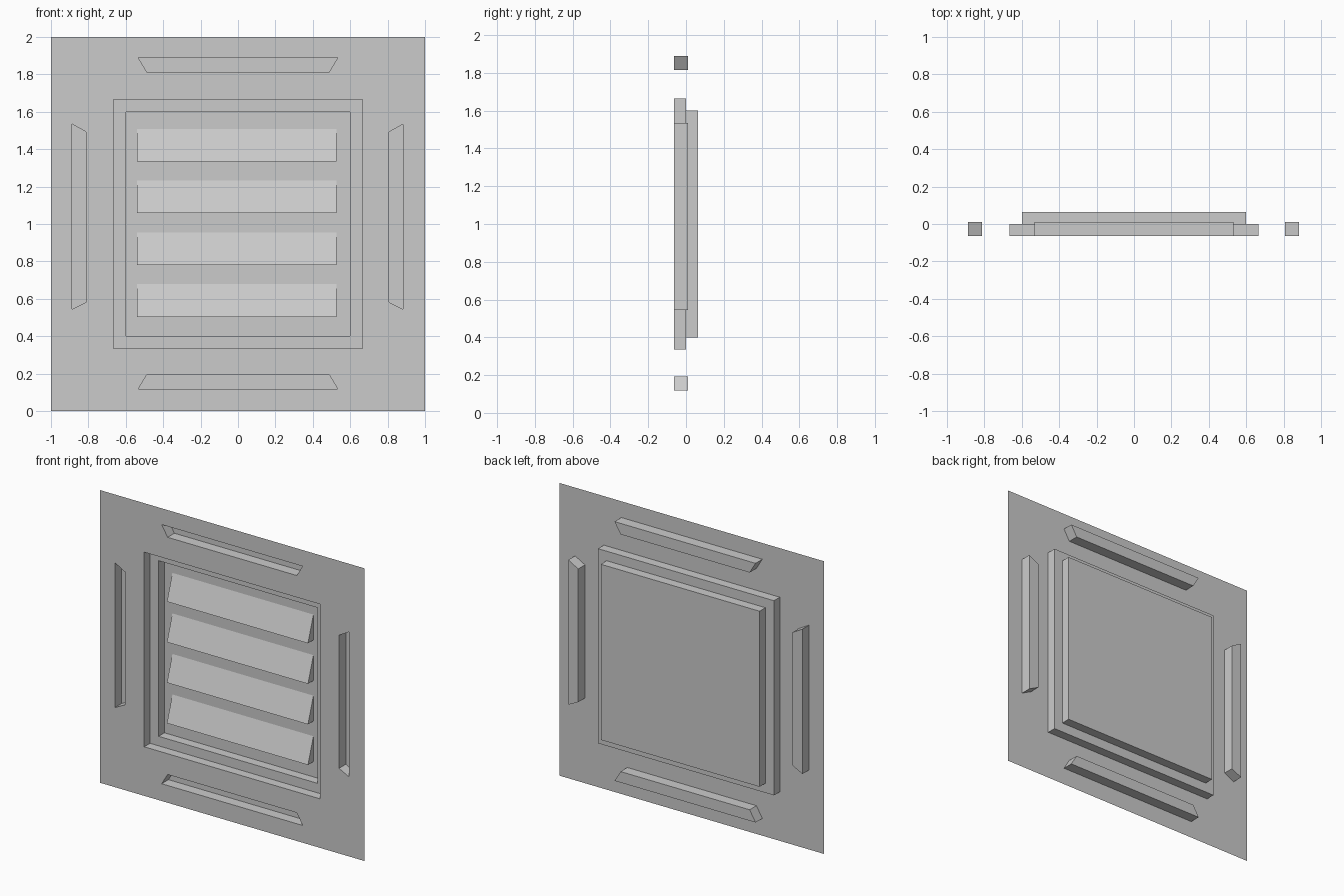
import bpy, bmesh

if "Cube" in bpy.data.objects:
    bpy.data.objects.remove(bpy.data.objects["Cube"])

FRONT, LEDGE, BACK, SLOT = -0.063, 0.0, 0.063, 0.01


def finish(name, bm):
    mesh = bpy.data.meshes.new(name)
    bm.to_mesh(mesh)
    bm.free()
    obj = bpy.data.objects.new(name, mesh)
    bpy.context.collection.objects.link(obj)


def ring(bm, pts, y):
    return [bm.verts.new((x, y, z)) for x, z in pts]


def bridge(bm, a, b):
    for i in range(len(a)):
        j = (i + 1) % len(a)
        bm.faces.new((a[i], a[j], b[j], b[i]))


def square(h):
    return [(-h, 1 - h), (h, 1 - h), (h, 1 + h), (-h, 1 + h)]


# Slot outlines, counter-clockwise from the front, long side outward
slots = {
    "bottom_slot": [(-.533, .118), (.533, .118), (.488, .193), (-.488, .193)],
    "top_slot": [(-.488, 1.814), (.488, 1.814), (.533, 1.889), (-.533, 1.889)],
    "left_slot": [(-.887, .544), (-.812, .582), (-.812, 1.492), (-.887, 1.534)],
    "right_slot": [(.808, .582), (.883, .544), (.883, 1.534), (.808, 1.492)],
}

# Thin front sheet with five openings
bm = bmesh.new()
for loop in [square(1.0), square(.665), *slots.values()]:
    vs = ring(bm, loop, FRONT)
    for i in range(4):
        bm.edges.new((vs[i], vs[(i + 1) % 4]))
bmesh.ops.triangle_fill(bm, edges=bm.edges[:], use_beauty=True, normal=(0, -1, 0))
for f in bm.faces:
    f.normal_update()
    if f.normal.y > 0:
        f.normal_flip()
bmesh.ops.dissolve_limit(bm, angle_limit=0.01, verts=bm.verts[:], edges=bm.edges[:])
finish("front_sheet", bm)

# Stepped central recess
bm = bmesh.new()
rings = [ring(bm, square(h), y) for h, y in
         [(.665, FRONT), (.665, LEDGE), (.6, LEDGE), (.6, BACK)]]
for a, b in zip(rings, rings[1:]):
    bridge(bm, a, b)
bm.faces.new(rings[-1])
finish("stepped_recess", bm)

# Slot pockets around the border
for name, pts in slots.items():
    bm = bmesh.new()
    a, b = ring(bm, pts, FRONT), ring(bm, pts, SLOT)
    bridge(bm, a, b)
    bm.faces.new(b)
    finish(name, bm)

# Wedge louvers, top edge flush with the recess floor
for i in range(4):
    z = .504 + .277 * i
    profile = [(BACK, z + .174), (.004, z), (BACK, z)]
    bm = bmesh.new()
    left, right = [[bm.verts.new((x, y, h)) for y, h in profile] for x in (-.54, .526)]
    bm.faces.new(left)
    bm.faces.new(right[::-1])
    for j in (0, 1):
        bm.faces.new((left[j], right[j], right[j + 1], left[j + 1]))
    bmesh.ops.recalc_face_normals(bm, faces=bm.faces[:])
    # Orient the slope toward the front
    slope = max(bm.faces, key=lambda f: f.normal.z * f.normal.y != 0 and abs(f.normal.y))
    if slope.normal.y > 0:
        bmesh.ops.reverse_faces(bm, faces=bm.faces[:])
    finish(f"louver_{i + 1}", bm)
